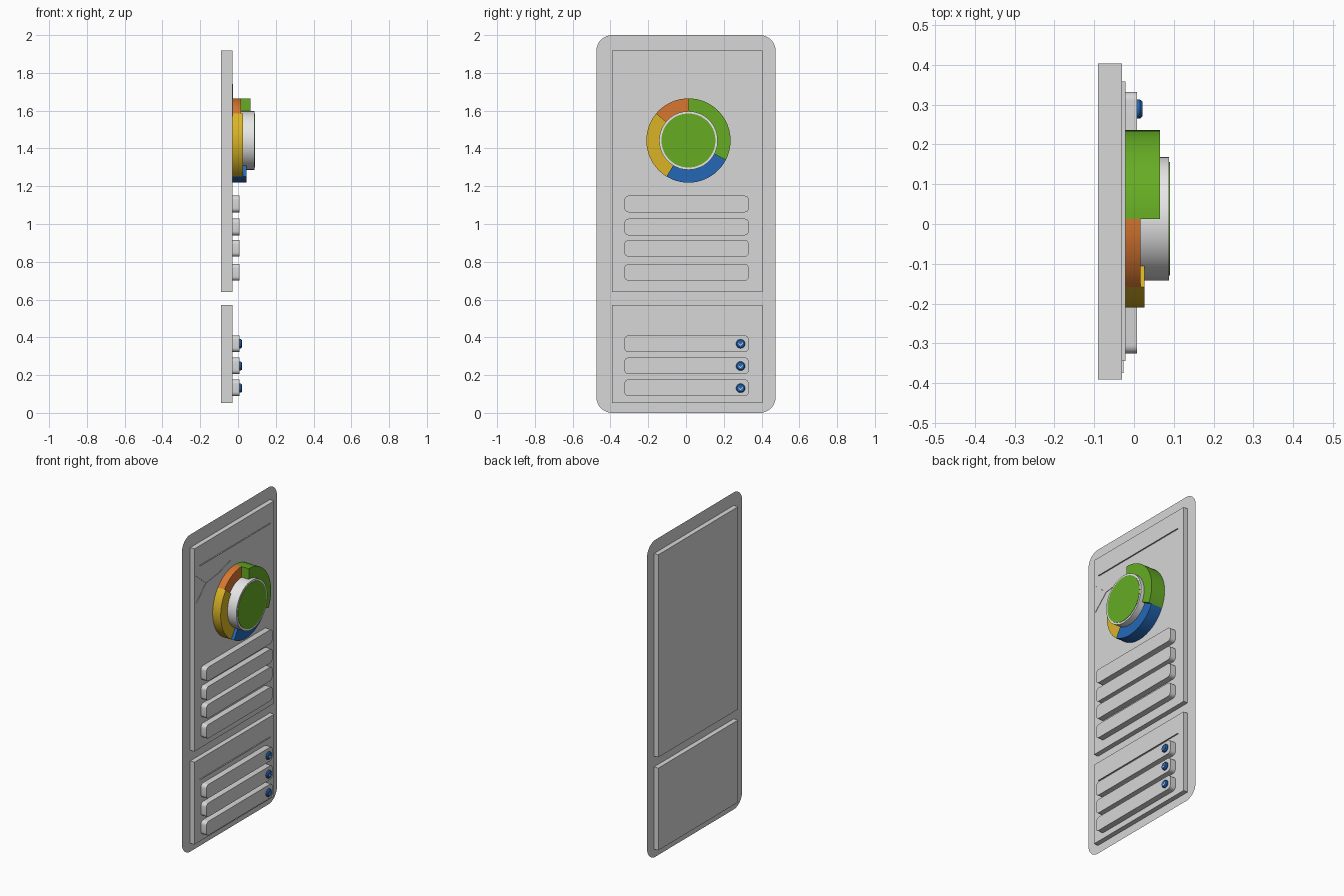
import bpy, bmesh, math
from math import sin, cos, pi, radians

if "Cube" in bpy.data.objects:
    bpy.data.objects.remove(bpy.data.objects["Cube"])


def material(name, rgb):
    m = bpy.data.materials.new(name)
    m.diffuse_color = [((c / 255 + 0.055) / 1.055) ** 2.4 for c in rgb] + [1]
    m.use_nodes = True
    m.node_tree.nodes["Principled BSDF"].inputs["Base Color"].default_value = m.diffuse_color
    return m


GREY = material("panel grey", (215, 215, 215))
PALE = material("pale grey", (231, 231, 231))
GREEN = material("green", (102, 172, 36))
BLUE = material("blue", (36, 104, 182))
YELLOW = material("yellow", (218, 180, 38))
ORANGE = material("orange", (216, 119, 48))


def finish(name, bm, mat, smooth=False):
    if smooth or len(bm.faces) > 1:
        bmesh.ops.recalc_face_normals(bm, faces=bm.faces)
    me = bpy.data.meshes.new(name)
    bm.to_mesh(me)
    bm.free()
    me.materials.append(mat)
    ob = bpy.data.objects.new(name, me)
    bpy.context.collection.objects.link(ob)
    if smooth:
        bpy.ops.object.select_all(action='DESELECT')
        ob.select_set(True)
        bpy.context.view_layer.objects.active = ob
        bpy.ops.object.shade_smooth_by_angle(angle=radians(30))
    return ob


def rounded(y0, y1, z0, z1, r, n=8):
    """Rounded rectangle outline in the y-z plane."""
    if r == 0:
        return [(y0, z0), (y1, z0), (y1, z1), (y0, z1)]
    pts = []
    corners = [(y1 - r, z1 - r), (y0 + r, z1 - r), (y0 + r, z0 + r), (y1 - r, z0 + r)]
    for k, (cy, cz) in enumerate(corners):
        for i in range(n + 1):
            a = (k + i / n) * pi / 2
            pts.append((cy + r * cos(a), cz + r * sin(a)))
    return pts


def circle(cy, cz, r, n):
    return [(cy + r * cos(2 * pi * i / n), cz + r * sin(2 * pi * i / n)) for i in range(n)]


def loft(name, rings, mat, smooth=False):
    """Closed solid through outlines given as (x, points)."""
    bm = bmesh.new()
    loops = [[bm.verts.new((x, y, z)) for y, z in pts] for x, pts in rings]
    for a, b in zip(loops, loops[1:]):
        for i in range(len(a)):
            j = (i + 1) % len(a)
            bm.faces.new((a[i], a[j], b[j], b[i]))
    bm.faces.new(loops[0])
    if len(loops) > 1:
        bm.faces.new(loops[-1])
    return finish(name, bm, mat, smooth)


def ribbon(name, pts, x0, x1):
    """Thin edge-on strip along a path on the panel face."""
    bm = bmesh.new()
    rows = [[bm.verts.new((x, y, z)) for x in (x0, x1)] for y, z in pts]
    for a, b in zip(rows, rows[1:]):
        bm.faces.new((a[0], a[1], b[1], b[0]))
    finish(name, bm, GREY)


def sector(name, a0, a1, top, mat, r0=0.15, r1=0.223):
    """Ring segment, angles clockwise from the top."""
    bm = bmesh.new()
    n = max(6, int((a1 - a0) / 5))
    rows = []
    for i in range(n + 1):
        a = radians(a0 + (a1 - a0) * i / n)
        rows.append([bm.verts.new((x, CY + r * sin(a), CZ + r * cos(a)))
                     for x, r in ((-0.03, r0), (-0.03, r1), (top, r1), (top, r0))])
    for a, b in zip(rows, rows[1:]):
        for k in range(4):
            bm.faces.new((a[k], a[(k + 1) % 4], b[(k + 1) % 4], b[k]))
    bm.faces.new(rows[0])
    bm.faces.new(rows[-1])
    finish(name, bm, mat, True)


FACE = -0.03          # front surface of the two slabs
CY, CZ = 0.013, 1.442  # dial centre

# sheet-thin backplate with the two slabs passing through it
loft("backplate", [(-0.06, rounded(-0.475, 0.475, 0, 2, 0.085, 12))], GREY)
loft("upper_slab", [(x, rounded(-0.391, 0.404, 0.64, 1.918, 0)) for x in (-0.09, FACE)], GREY)
loft("lower_slab", [(x, rounded(-0.391, 0.404, 0.053, 0.572, 0)) for x in (-0.09, FACE)], GREY)

# divider lines and pointer line
ribbon("upper_divider", [(-0.345, 1.795), (0.358, 1.795)], FACE, -0.022)
ribbon("lower_divider", [(-0.345, 0.446), (0.358, 0.446)], FACE, -0.022)
ribbon("pointer_line", [(-0.375, 1.57), (-0.28, 1.66), (-0.158, 1.675), (-0.036, 1.71)],
       FACE, -0.027)
ribbon("pointer_branch", [(-0.375, 1.74), (-0.28, 1.66)], FACE, -0.027)

# stepped colour ring
for name, a0, a1, top, mat in (("green_segment", 0, 117.5, 0.066, GREEN),
                               ("blue_segment", 117.5, 211.5, 0.046, BLUE),
                               ("yellow_segment", 211.5, 310, 0.026, YELLOW),
                               ("orange_segment", 310, 360, 0.016, ORANGE)):
    sector(name, a0, a1, top, mat)

# central knob with green face
loft("knob", [(x, circle(CY, CZ, 0.155, 72)) for x in (FACE, 0.088)], PALE, True)
loft("knob_face", [(x, circle(CY, CZ, 0.143, 72)) for x in (0.087, 0.09)], GREEN, True)

# rows of rounded bars
for i, z in enumerate((1.106, 0.984, 0.871, 0.744, 0.366, 0.249, 0.133)):
    outline = rounded(-0.326, 0.332, z - 0.044, z + 0.044, 0.022, 6)
    loft(f"bar_{i + 1}", [(FACE, outline), (0.008, outline)], GREY, True)

# round buttons with chevrons on the lower bars
for i, z in enumerate((0.366, 0.248, 0.131)):
    y = 0.289
    loft(f"button_{i + 1}", [(0.007, circle(y, z, 0.024, 32)), (0.015, circle(y, z, 0.024, 32)),
                             (0.021, circle(y, z, 0.019, 32))], BLUE, True)
    vee = [(-0.012, 0.006), (0, -0.006), (0.012, 0.006), (0.012, 0.001), (0, -0.011), (-0.012, 0.001)]
    shape = [(y + a, z + b) for a, b in vee]
    loft(f"chevron_{i + 1}", [(0.0205, shape), (0.022, shape)], PALE)
